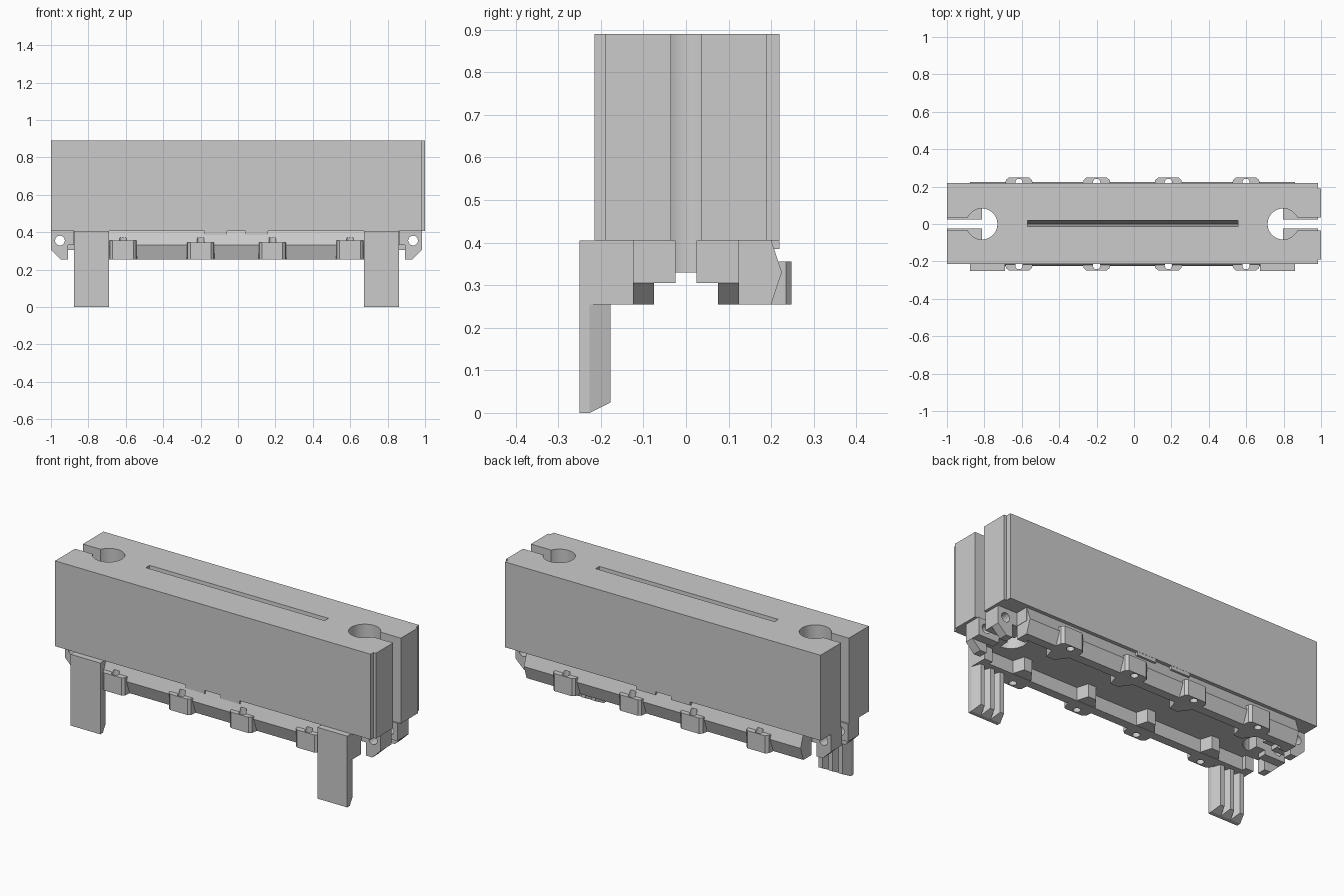
import bpy, bmesh, math

cube = bpy.data.objects.get("Cube")
if cube:
    bpy.data.objects.remove(cube)

grey = bpy.data.materials.new("plain grey")
grey.use_nodes = True
grey.diffuse_color = (0.6, 0.6, 0.6, 1)
grey.node_tree.nodes["Principled BSDF"].inputs["Base Color"].default_value = (0.6, 0.6, 0.6, 1)

CX = -0.008                      # centre line of the lower frame
CLIPS = (-0.607, -0.192, 0.192, 0.607)


def prism(name, pts, axis, lo, hi):
    """Extrude a 2D profile along one axis."""
    bm = bmesh.new()
    place = {"x": lambda a, b, t: (t, a, b),
             "y": lambda a, b, t: (a, t, b),
             "z": lambda a, b, t: (a, b, t)}[axis]
    low = [bm.verts.new(place(a, b, lo)) for a, b in pts]
    high = [bm.verts.new(place(a, b, hi)) for a, b in pts]
    bm.faces.new(low)
    bm.faces.new(high)
    for i in range(len(pts)):
        j = (i + 1) % len(pts)
        bm.faces.new((low[i], low[j], high[j], high[i]))
    bmesh.ops.recalc_face_normals(bm, faces=bm.faces[:])
    mesh = bpy.data.meshes.new(name)
    bm.to_mesh(mesh)
    bm.free()
    mesh.materials.append(grey)
    ob = bpy.data.objects.new(name, mesh)
    bpy.context.collection.objects.link(ob)
    return ob


def box(name, x0, x1, y0, y1, z0, z1):
    x0, x1 = sorted((x0, x1))
    y0, y1 = sorted((y0, y1))
    return prism(name, [(x0, y0), (x1, y0), (x1, y1), (x0, y1)], "z", z0, z1)


def rod(a, b, r, axis, lo, hi, n=24):
    pts = [(a + r * math.cos(math.tau * i / n), b + r * math.sin(math.tau * i / n))
           for i in range(n)]
    return prism("cutter", pts, axis, lo, hi)


def cut(ob, *cutters):
    """Subtract the cutters, then remove them."""
    for c in cutters:
        m = ob.modifiers.new("cut", "BOOLEAN")
        m.operation = "DIFFERENCE"
        m.solver = "EXACT"
        m.object = c
        c.hide_render = True
        bpy.context.view_layer.objects.active = ob
        bpy.ops.object.modifier_apply(modifier=m.name)
        bpy.data.objects.remove(c)


# Tall body with stepped corners at one end
body = prism("body", [(-1, -0.215), (0.985, -0.215), (0.985, -0.19), (1, -0.19),
                      (1, 0.19), (0.985, 0.19), (0.985, 0.22), (-1, 0.22)],
             "z", 0.405, 0.89)
# Keyhole openings at both ends
for s in (-1, 1):
    hx = CX + s * 0.805
    cut(body, rod(hx, 0, 0.083, "z", 0.3, 1, 48),
        box("cutter", hx, s * 1.1, -0.035, 0.035, 0.3, 1))
# Long tapered groove in the top
cut(body, prism("cutter", [(-0.015, 0.9), (0.0, 0.65), (0.02, 0.9)], "x", -0.57, 0.555))

# Floor plate of the lower frame
floor = box("floor_plate", CX - 0.872, CX + 0.872, -0.2, 0.2, 0.33, 0.405)
for s in (-1, 1):
    hx = CX + s * 0.805
    cut(floor, box("cutter", hx, CX + s, -0.025, 0.025, 0.3, 0.5),
        prism("cutter", [(hx - s * 0.083 * math.sin(math.pi * i / 16),
                          0.083 * math.cos(math.pi * i / 16)) for i in range(17)],
              "z", 0.3, 0.5))

for s, side in ((-1, "front"), (1, "back")):
    # Long rail with a pointed outer face
    rail = prism(side + "_rail", [(s * 0.15, 0.255), (s * 0.2, 0.255), (s * 0.225, 0.33),
                                  (s * 0.2, 0.405), (s * 0.15, 0.405)],
                 "x", CX - 0.87, CX + 0.87)
    for c in CLIPS:
        x = CX + c
        # Pierced clip outside the rail
        clip = prism(side + "_clip", [(x - 0.075, s * 0.195), (x + 0.075, s * 0.195),
                                      (x + 0.07, s * 0.235), (x + 0.055, s * 0.248),
                                      (x - 0.055, s * 0.248), (x - 0.07, s * 0.235)],
                     "z", 0.255, 0.355 if abs(c) > 0.4 else 0.345)
        cut(clip, rod(x, s * 0.222, 0.02, "z", 0.2, 0.37))
        cut(rail, rod(x, s * 0.222, 0.02, "z", 0.2, 0.37))
        # Wedge-shaped stop inside the rail
        prism(side + "_stop", [(x - 0.06, s * 0.152), (x + 0.06, s * 0.152),
                               (x + 0.04, s * 0.085), (x - 0.01, s * 0.085)],
              "z", 0.257, 0.335)
    # Small tabs under the body edge
    edge = 0.219 if s > 0 else 0.213
    for x in (-0.12, 0.1):
        box(side + "_tab", x - 0.06, x + 0.06, s * 0.195, s * edge, 0.385, 0.407)

# Hinge brackets at both ends, one pair at each end
for e in (-1, 1):
    def px(d):
        return CX + e * d
    for s in (-1, 1):
        hook = prism("end_hook", [(px(0.86), 0.405), (px(0.992), 0.405), (px(0.992), 0.305),
                                  (px(0.94), 0.255), (px(0.9), 0.255), (px(0.9), 0.33),
                                  (px(0.86), 0.33)],
                     "y", min(s * 0.075, s * 0.125), max(s * 0.075, s * 0.125))
        lug = box("end_lug", px(0.86), px(0.992), s * 0.025, s * 0.075, 0.305, 0.405)
        for part in (hook, lug):
            cut(part, rod(px(0.944), 0.355, 0.026, "y", -0.3, 0.3))
        box("end_step", px(0.82), px(0.87), s * 0.125, s * 0.152, 0.255, 0.33)

    # Front leg: root block, flat plate and ribs with slanted feet
    x0, x1 = sorted((px(0.683), px(0.87)))
    box("leg_root", x0, x1, -0.25, -0.15, 0.255, 0.405)
    box("leg_plate", x0, x1, -0.25, -0.227, 0, 0.256)
    w = (x1 - x0) / 3
    for i in range(3):
        a = x0 + i * w
        rib = prism("leg_rib", [(a, -0.228), (a + w, -0.228), (a + w * 0.7, -0.177),
                                (a + w * 0.3, -0.177)], "z", 0, 0.256)
        cut(rib, prism("cutter", [(-0.2285, -0.001), (-0.17, 0.028), (-0.17, -0.05),
                                  (-0.2285, -0.05)], "x", x0 - 0.1, x1 + 0.1))

# Smooth round holes while keeping edges sharp
for ob in bpy.context.scene.objects:
    if ob.type == "MESH" and ob.name.startswith(("body", "floor", "front_clip", "back_clip", "end_")):
        bpy.ops.object.select_all(action="DESELECT")
        ob.select_set(True)
        bpy.context.view_layer.objects.active = ob
        bpy.ops.object.shade_smooth_by_angle(angle=math.radians(25))
